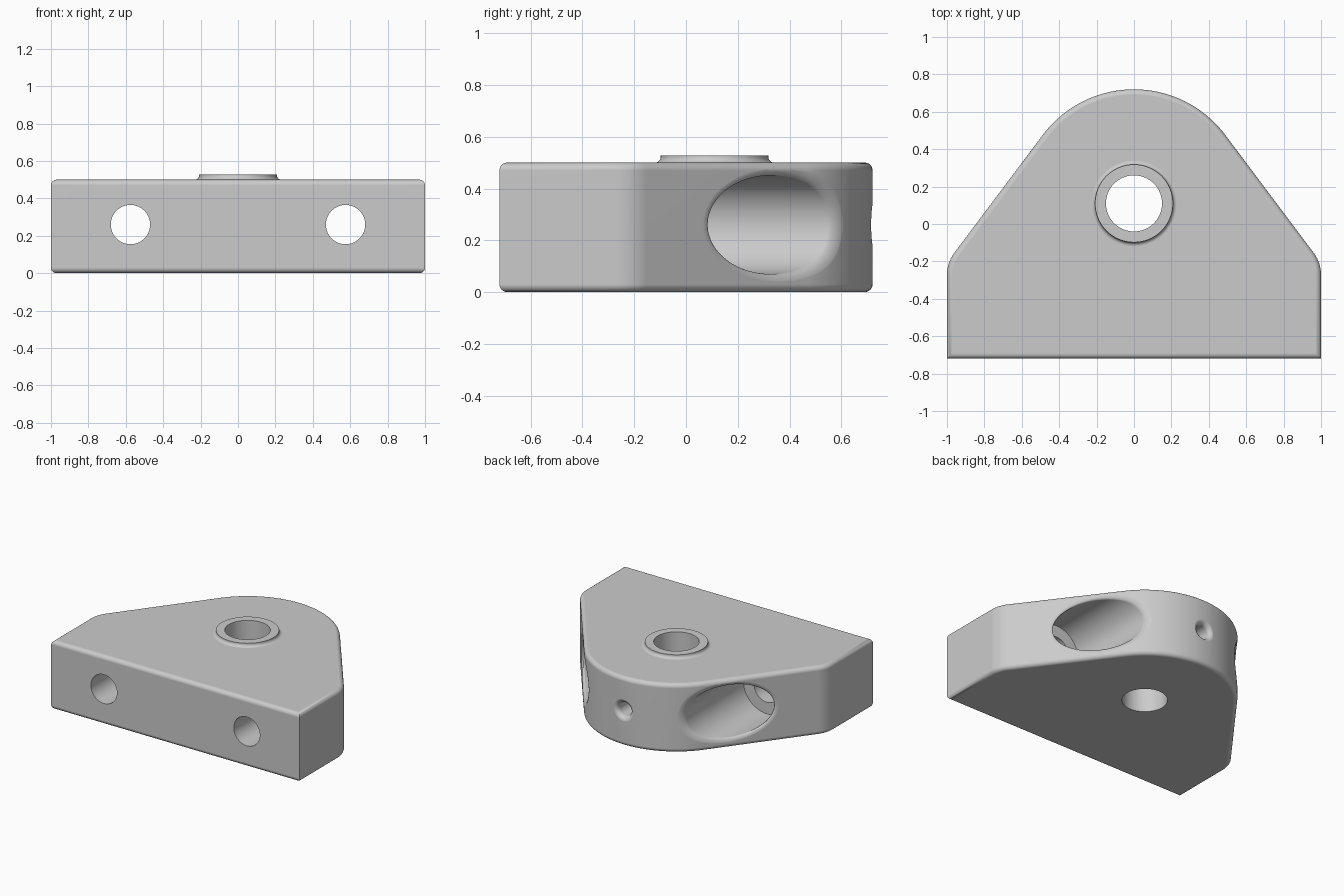
import bpy, bmesh, math
from math import sin, cos, pi, sqrt

if "Cube" in bpy.data.objects:
    bpy.data.objects.remove(bpy.data.objects["Cube"])

FRONT, HEIGHT, EDGE = -0.72, 0.50, 0.03
NOSE_Y, NOSE_R = 0.11, 0.61          # rounded back
CORNER_R = 0.2                       # side corner rounding
SLOPE = math.atan2(0.6, 0.8)         # direction the sloped sides face
REACH = NOSE_R + NOSE_Y * sin(SLOPE)
HOLE_Z, BOLT_X = 0.26, 0.575

steel = bpy.data.materials.new("grey metal")
steel.use_nodes = True
GREY = (0.6, 0.6, 0.6, 1)
steel.diffuse_color = GREY
steel.node_tree.nodes["Principled BSDF"].inputs["Base Color"].default_value = GREY


def loft(name, rings):
    """Closed solid skinned through rings of equal length."""
    bm = bmesh.new()
    loops = [[bm.verts.new(p) for p in ring] for ring in rings]
    n = len(loops[0])
    for a, b in zip(loops, loops[1:]):
        for i in range(n):
            j = (i + 1) % n
            bm.faces.new((a[i], a[j], b[j], b[i]))
    bm.faces.new(loops[0][::-1])
    bm.faces.new(loops[-1])
    bmesh.ops.recalc_face_normals(bm, faces=bm.faces)
    mesh = bpy.data.meshes.new(name)
    bm.to_mesh(mesh)
    bm.free()
    mesh.materials.append(steel)
    obj = bpy.data.objects.new(name, mesh)
    bpy.context.collection.objects.link(obj)
    return obj


def arc(cx, cy, r, a0, a1, steps):
    return [(cx + r * cos(a0 + (a1 - a0) * i / steps),
             cy + r * sin(a0 + (a1 - a0) * i / steps)) for i in range(steps + 1)]


def outline(inset):
    """Plan shape of the block, shrunk by inset."""
    cx = 1 - CORNER_R
    cy = (REACH - CORNER_R - cx * cos(SLOPE)) / sin(SLOPE)
    r = CORNER_R - inset
    return ([(-1 + inset, FRONT + inset), (1 - inset, FRONT + inset)]
            + arc(cx, cy, r, 0, SLOPE, 10)
            + arc(0, NOSE_Y, NOSE_R - inset, SLOPE, pi - SLOPE, 48)
            + arc(-cx, cy, r, pi - SLOPE, pi, 10))


def wall_y(x):
    """Depth of the back wall at a given x."""
    x = abs(x)
    if x < NOSE_R * cos(SLOPE):
        return NOSE_Y + sqrt(NOSE_R ** 2 - x * x)
    return (REACH - x * cos(SLOPE)) / sin(SLOPE)


def lathe(name, profile, x=0, y=0, steps=64):
    """Solid of revolution about a vertical axis, from (radius, z) pairs."""
    return loft(name, [[(x + px, y + py, z) for px, py in arc(0, 0, r, 0, 2 * pi, steps)[:-1]]
                       for r, z in profile])


def back_hole(name, x, r, lip, floor):
    """Cutter running in from the back wall, with a rounded lip that follows the wall."""
    circle = arc(0, 0, 1, 0, 2 * pi, 64)[:-1]
    rings = [[(x + r * c, floor, HOLE_Z + r * s) for c, s in circle]]
    for k in range(7):
        t = k / 6 * pi / 2
        rad = r + lip * (1 - cos(t))
        rings.append([(x + rad * c, wall_y(x + rad * c) - lip * (1 - sin(t)) + 0.0005,
                       HOLE_Z + rad * s) for c, s in circle])
    rings.append([(px, 1.2, pz) for px, _, pz in rings[-1]])
    return loft(name, rings)


def combine(target, tool, operation):
    mod = target.modifiers.new(tool.name, "BOOLEAN")
    mod.object, mod.operation, mod.solver = tool, operation, "EXACT"
    bpy.context.view_layer.objects.active = target
    bpy.ops.object.modifier_apply(modifier=mod.name)
    bpy.data.objects.remove(tool)


# Block with rounded top and bottom edges
angles = [i / 6 * pi / 2 for i in range(7)]
section = [(EDGE * (1 - sin(a)), EDGE * (1 - cos(a))) for a in angles]
section += [(d, HEIGHT - z) for d, z in reversed(section)]
block = loft("mounting_block", [[(x, y, z) for x, y in outline(d)] for d, z in section])

# Raised collar, flaring into the top face
flare = [(0.23 - 0.022 * sin(a), HEIGHT + 0.022 * (1 - cos(a))) for a in angles]
collar = lathe("collar", [(0.23, HEIGHT - 0.1)] + flare + [(0.208, 0.527)], y=NOSE_Y)
combine(block, collar, "UNION")

# Vertical bore
combine(block, lathe("bore", [(0.15, -1), (0.15, 1)], y=NOSE_Y), "DIFFERENCE")

# Bolt holes from the front, with wide counterbores from the back
for side in (-1, 1):
    x = side * BOLT_X
    ring = arc(x, HOLE_Z, 0.105, 0, 2 * pi, 64)[:-1]
    bolt = loft("bolt_hole", [[(px, y, pz) for px, pz in ring] for y in (-1, 0)])
    combine(block, bolt, "DIFFERENCE")
    combine(block, back_hole("counterbore", x, 0.19, 0.035, -0.11), "DIFFERENCE")

# Small port from the back into the bore
combine(block, back_hole("port", 0, 0.05, 0.035, NOSE_Y), "DIFFERENCE")

# Smooth shading with crisp edges
bpy.ops.object.select_all(action="DESELECT")
block.select_set(True)
bpy.context.view_layer.objects.active = block
bpy.ops.object.shade_smooth_by_angle(angle=math.radians(35))
weighted = block.modifiers.new("even_shading", "WEIGHTED_NORMAL")
weighted.keep_sharp = True
